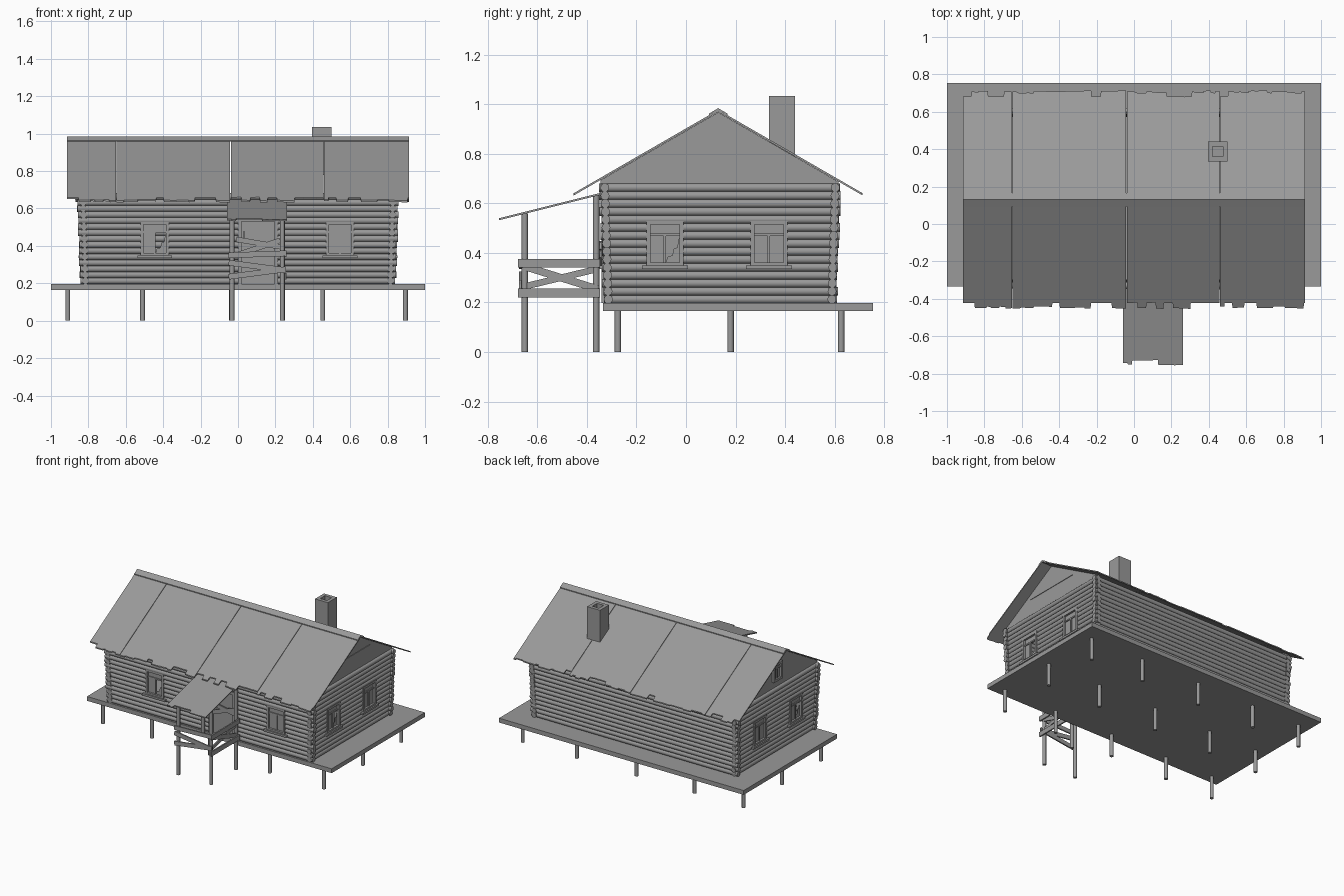
import bpy, bmesh, math, random
from mathutils import Vector, Matrix

if "Cube" in bpy.data.objects:
    bpy.data.objects.remove(bpy.data.objects["Cube"])
random.seed(4)
YC = 0.13            # ridge line
SLOPE = 0.577
I4 = Matrix.Identity(4)
GREY = bpy.data.materials.new('weathered_grey')
GREY.diffuse_color = (0.32, 0.32, 0.32, 1)
GREY.use_nodes = True
GREY.node_tree.nodes["Principled BSDF"].inputs["Base Color"].default_value = GREY.diffuse_color

def finish(name, bm, smooth=False):
    bmesh.ops.recalc_face_normals(bm, faces=bm.faces)
    me = bpy.data.meshes.new(name)
    bm.to_mesh(me)
    bm.free()
    me.materials.append(GREY)
    ob = bpy.data.objects.new(name, me)
    bpy.context.collection.objects.link(ob)
    if smooth:
        bpy.context.view_layer.objects.active = ob
        ob.select_set(True)
        bpy.ops.object.shade_smooth_by_angle(angle=math.radians(40))
        ob.select_set(False)
    return ob

def box(bm, lo, hi, m=I4):
    lo, hi = Vector(lo), Vector(hi)
    bmesh.ops.create_cube(bm, size=1, matrix=m @ Matrix.Translation((lo + hi) / 2)
                          @ Matrix.Diagonal((*(hi - lo), 1)))

def rod(bm, a, b, r, seg=12):
    a, b = Vector(a), Vector(b)
    q = (b - a).to_track_quat('Z', 'Y').to_matrix().to_4x4()
    bmesh.ops.create_cone(bm, cap_ends=True, segments=seg, radius1=r, radius2=r,
                          depth=(b - a).length, matrix=Matrix.Translation((a + b) / 2) @ q)

def board(bm, a, b, normal, w=0.035, t=0.01):
    a, b, n = Vector(a), Vector(b), Vector(normal)
    d = (b - a).normalized()
    rot = Matrix((d, n.cross(d), n)).transposed().to_4x4()
    L = (b - a).length / 2
    box(bm, (-L, -w / 2, -t / 2), (L, w / 2, t / 2), Matrix.Translation((a + b) / 2) @ rot)

def slab(bm, pts, offset):
    f = bm.faces.new([bm.verts.new(p) for p in pts])
    r = bmesh.ops.extrude_face_region(bm, geom=[f], use_keep_orig=True)
    bmesh.ops.translate(bm, vec=offset, verts=[v for v in r['geom'] if isinstance(v, bmesh.types.BMVert)])

def ragged(x0, x1, depth):
    # stepped, rotten edge as (x, inset) pairs
    out, x = [], x0
    while x < x1:
        nx = min(x + random.uniform(0.02, 0.07), x1)
        d = random.choice((0, 0.004, 0.01, depth))
        out += [(x, d), (nx - 0.003, d + random.uniform(-0.002, 0.002))]
        x = nx
    out[-1] = (x1, out[-1][1])
    return out

# deck and stilts
bm = bmesh.new()
box(bm, (-1, -0.335, 0.165), (1, 0.755, 0.197))
finish('deck', bm)
bm = bmesh.new()
for x in (-0.91, -0.51, -0.035, 0.453, 0.895):
    for y in (-0.275, 0.18, 0.627):
        rod(bm, (x, y, 0), (x, y, 0.166), 0.013)
finish('deck_stilts', bm, True)

# log walls, split around openings given as (centre, half width, z low, z high)
WIN = (0.065, 0.35, 0.52)
front_open = [(-0.445, *WIN), (0.105, 0.095, 0.19, 0.54), (0.545, *WIN)]
side_open = [(-0.085, *WIN), (0.335, *WIN)]

def log_wall(name, axis, pos, lo, hi, openings, sign):
    bm = bmesh.new()
    for i in range(15):
        z = 0.213 + i * 0.0322
        k = 0.014 * i / 14
        c = pos + sign * k
        a = lo - k - random.uniform(-0.005, 0.004)
        b = hi + k + random.uniform(-0.005, 0.004)
        cuts = [(u - w, u + w) for u, w, z0, z1 in openings if z0 < z < z1]
        starts = [a] + [q for _, q in cuts]
        ends = [p for p, _ in cuts] + [b]
        for s, e in zip(starts, ends):
            if axis == 'x':
                rod(bm, (s, c, z), (e, c, z), 0.0178)
            else:
                rod(bm, (c, s, z), (c, e, z), 0.0178)
    finish(name, bm, True)

log_wall('front_logs', 'x', -0.314, -0.844, 0.844, front_open, -1)
log_wall('back_logs', 'x', 0.589, -0.844, 0.844, [], 1)
log_wall('right_logs', 'y', 0.815, -0.334, 0.609, side_open, 1)
log_wall('left_logs', 'y', -0.815, -0.334, 0.609, side_open, -1)

# windows, local x along the wall, -y outward
def window(name, m, w=0.075, z0=0.345, z1=0.53, broken=False, sill=True):
    bm = bmesh.new()
    t, out = 0.016, -0.022
    for s in (-1, 1):
        box(bm, (min(s * w, s * (w - t)), out, z0), (max(s * w, s * (w - t)), 0.02, z1), m)
    box(bm, (-w, out, z1 - t), (w, 0.02, z1), m)
    box(bm, (-w, out, z0), (w, 0.02, z0 + t), m)
    bar = z0 + (z1 - z0) * 0.7
    box(bm, (-w, -0.014, bar - 0.005), (w, 0.0, bar + 0.005), m)
    box(bm, (-0.005, -0.014, z0), (0.005, 0.0, bar), m)
    if sill:
        box(bm, (-w - 0.018, -0.032, z0 - 0.01), (w + 0.018, 0.01, z0 + 0.004), m)
    finish(name + '_frame', bm)
    bm = bmesh.new()
    box(bm, (-w, -0.007, bar), (w, -0.004, z1 - 0.005), m)
    box(bm, (-w, -0.007, z0), (0, -0.004, bar), m)
    if broken:
        # remaining shard with stepped edge
        h = bar - z0
        pts = [(0, z0), (w, z0), (w, bar), (w - 0.02, z0 + .85 * h), (w - 0.025, z0 + .6 * h),
               (w - 0.04, z0 + .55 * h), (w - 0.045, z0 + .35 * h), (0.01, z0 + .3 * h)]
        slab(bm, [m @ Vector((x, -0.007, z)) for x, z in pts], m.to_3x3() @ Vector((0, 0.003, 0)))
    else:
        box(bm, (0, -0.007, z0), (w, -0.004, bar), m)
    finish(name + '_glass', bm)

for i, u in enumerate((-0.445, 0.545)):
    window(f'front_window_{i}', Matrix.Translation((u, -0.318, 0)), broken=i == 0)
for side, s in (('right', 1), ('left', -1)):
    turn = Matrix.Rotation(s * math.pi / 2, 4, 'Z')
    for i, u in enumerate((-0.085, 0.335)):
        window(f'{side}_window_{i}', Matrix.Translation((s * 0.822, u, 0)) @ turn, broken=i == 0)
    # gable end
    bm = bmesh.new()
    x = s * 0.812
    pts = [(-0.345, .675), (-0.345, .694), (YC, .968), (0.615, .688), (0.615, .675)]
    slab(bm, [(x, y, z) for y, z in pts], (s * 0.018, 0, 0))
    if s > 0:
        box(bm, (0.828, -0.09, 0.803), (0.834, 0.35, 0.808))
    finish(side + '_gable', bm)
window('attic_window', Matrix.Translation((-0.825, YC, 0)) @ Matrix.Rotation(-math.pi / 2, 4, 'Z'),
       w=0.05, z0=0.73, z1=0.86, sill=False)

# door with frame and nailed boards
bm = bmesh.new()
box(bm, (0.01, -0.315, 0.197), (0.20, -0.305, 0.54))
for x in (0.0, 0.195):
    box(bm, (x, -0.342, 0.197), (x + 0.02, -0.30, 0.55))
box(bm, (0.0, -0.342, 0.53), (0.215, -0.30, 0.55))
box(bm, (0.03, -0.325, 0.44), (0.036, -0.315, 0.48))
finish('door', bm)
bm = bmesh.new()
for x0, z0, x1, z1 in ((-0.01, .435, .225, .395), (-0.01, .35, .225, .43)):
    board(bm, (x0, -0.347, z0), (x1, -0.347, z1), (0, -1, 0), 0.028)
finish('door_boards', bm)

# main roof sheets
def eave(y):
    return 0.978 - SLOPE * abs(y - YC)

seams = (-0.914, -0.65, -0.04, 0.458, 0.914)
for name, s in (('front', -1), ('back', 1)):
    bm = bmesh.new()
    for i, (a, b) in enumerate(zip(seams, seams[1:])):
        a, b = a + 0.0015 * (i > 0), b - 0.0015 * (i < 3)
        pts = [(b, YC), (a, YC)] + [(x, YC + s * (0.582 - d)) for x, d in ragged(a, b, 0.03)]
        slab(bm, [(x, y, eave(y)) for x, y in pts], (0, 0, -0.009))
    finish(name + '_roof', bm)

# folded ridge cap
bm = bmesh.new()
prof = [(-0.037, -0.018), (0, 0.004), (0.037, -0.018), (0.037, -0.024), (0, -0.003), (-0.037, -0.024)]
slab(bm, [(-0.914, YC + y, 0.981 + z) for y, z in prof], (1.828, 0, 0))
finish('ridge_cap', bm)

# hollow chimney
bm = bmesh.new()
for lo, hi in (((.395, .335), (.42, .44)), ((.475, .335), (.5, .44)),
               ((.42, .335), (.475, .36)), ((.42, .415), (.475, .44))):
    box(bm, (*lo, 0.78), (*hi, 1.035))
box(bm, (.42, .36, .78), (.475, .415, .96))
finish('chimney', bm)

# porch posts, the rear left one no longer reaches the ground
bm = bmesh.new()
for x, foot in ((-0.032, 0.2), (0.237, 0)):
    rod(bm, (x, -0.651, 0), (x, -0.651, 0.56), 0.013)
    rod(bm, (x, -0.363, foot), (x, -0.363, 0.635), 0.013)
finish('porch_posts', bm, True)

# porch rails: crossed on the right, crooked boards in front
bm = bmesh.new()
for z in (0.238, 0.358):
    board(bm, (0.255, -0.678, z), (0.255, -0.348, z), (1, 0, 0))
board(bm, (0.241, -0.65, 0.265), (0.241, -0.36, 0.335), (1, 0, 0), 0.026, 0.008)
board(bm, (0.247, -0.65, 0.345), (0.247, -0.36, 0.255), (1, 0, 0), 0.03, 0.008)
for x0, z0, x1, z1 in ((-0.05, .35, .255, .36), (-0.05, .31, .255, .27), (-0.05, .235, .255, .275)):
    board(bm, (x0, -0.669, z0), (x1, -0.669, z1), (0, -1, 0), 0.03)
finish('porch_rails', bm)

# porch roof with ragged front edge
bm = bmesh.new()
pts = [(0.262, -0.34), (-0.06, -0.34)] + [(x, -0.754 + d) for x, d in ragged(-0.06, 0.262, 0.025)]
slab(bm, [(x, y, 0.644 + (y + 0.34) * 0.25) for x, y in pts], (0, 0, -0.008))
finish('porch_roof', bm)
